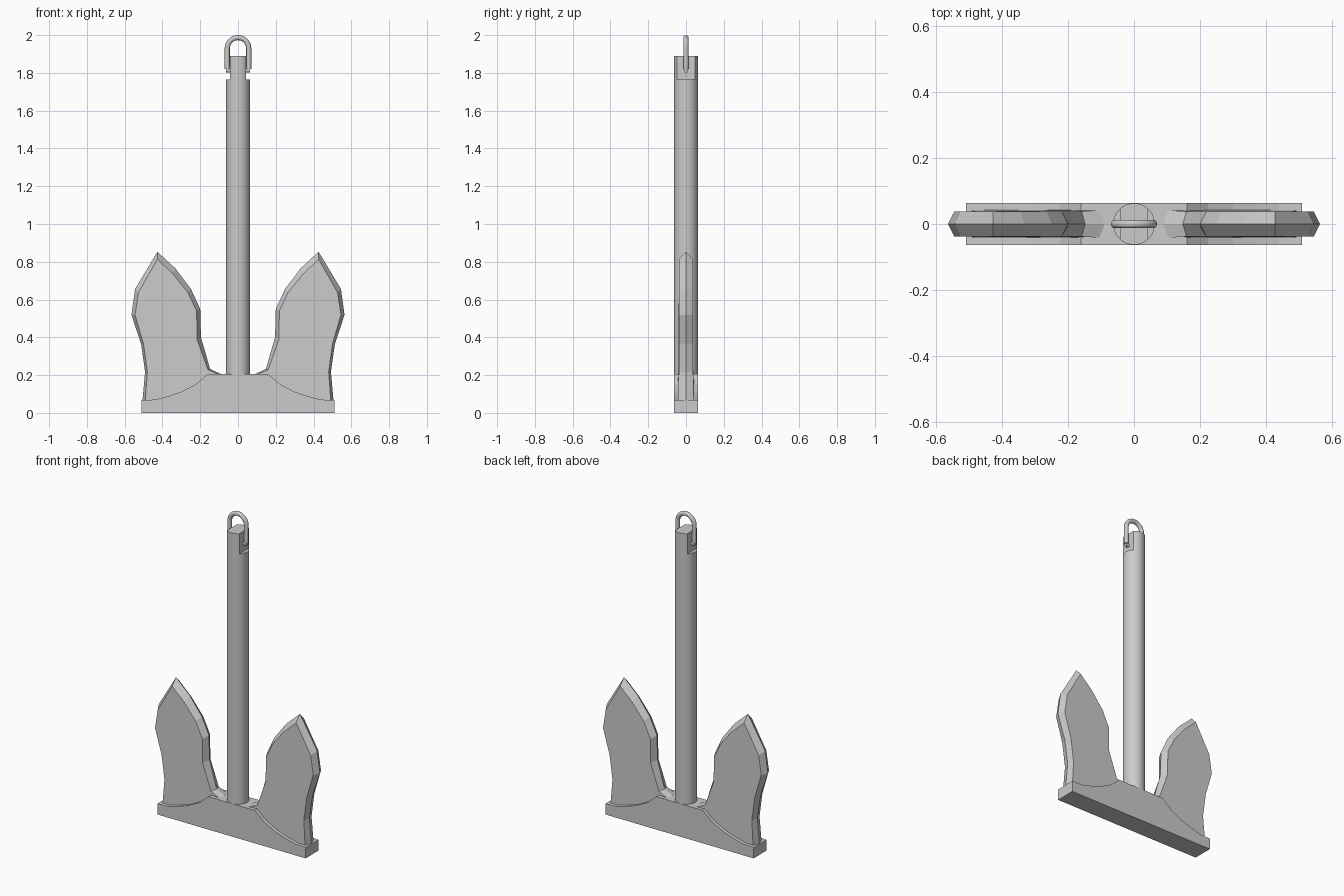
import bpy, bmesh, math

if "Cube" in bpy.data.objects:
    bpy.data.objects.remove(bpy.data.objects["Cube"])


def make_loft(name, rings):
    """Closed solid from equal-length rings of 3D points."""
    bm = bmesh.new()
    loops = [[bm.verts.new(p) for p in ring] for ring in rings]
    n = len(loops[0])
    for a, b in zip(loops, loops[1:]):
        for i in range(n):
            j = (i + 1) % n
            bm.faces.new((a[i], a[j], b[j], b[i]))
    bm.faces.new(loops[0])
    bm.faces.new(loops[-1][::-1])
    bmesh.ops.recalc_face_normals(bm, faces=bm.faces)
    me = bpy.data.meshes.new(name)
    bm.to_mesh(me)
    bm.free()
    ob = bpy.data.objects.new(name, me)
    bpy.context.collection.objects.link(ob)
    return ob


def smooth(ob, angle=30):
    bpy.ops.object.select_all(action='DESELECT')
    bpy.context.view_layer.objects.active = ob
    ob.select_set(True)
    bpy.ops.object.shade_smooth_by_angle(angle=math.radians(angle))


def xz(points, y):
    return [(x, y, z) for x, z in points]


# Crown: flat bar rising in a concave sweep to the middle
half = [(0.51, 0), (0.51, 0.068), (0.44, 0.07), (0.37, 0.088), (0.30, 0.112),
        (0.225, 0.15), (0.16, 0.205)]
crown_profile = half + [(-x, z) for x, z in reversed(half)]
make_loft("crown", [xz(crown_profile, y) for y in (-0.063, 0.063)])

# Flukes: leaf plates with a ridge round the edge, mirrored
edge = [(0.508, 0.04), (0.492, 0.217), (0.513, 0.365), (0.564, 0.519), (0.545, 0.656),
        (0.427, 0.853), (0.333, 0.767), (0.249, 0.656), (0.200, 0.55),
        (0.196, 0.40), (0.148, 0.233), (0.09, 0.206), (0.09, 0.04)]
face = [(0.493, 0.04), (0.480, 0.217), (0.500, 0.365), (0.545, 0.519), (0.527, 0.637),
        (0.427, 0.813), (0.344, 0.735), (0.265, 0.637), (0.219, 0.54),
        (0.217, 0.39), (0.159, 0.228), (0.10, 0.203), (0.10, 0.04)]


def fluke_face(side):
    return [(x, side * (0.042 if z < 0.21 else 0.038), z) for x, z in face]


fluke = make_loft("flukes", [fluke_face(-1), xz(edge, 0), fluke_face(1)])
mirror = fluke.modifiers.new("mirror", 'MIRROR')
mirror.use_axis[0] = True

# Shank
R, FLAT = 0.063, 0.042
bpy.ops.mesh.primitive_cylinder_add(vertices=48, radius=R, depth=1.575,
                                    location=(0, 0, 0.19 + 1.575 / 2))
shank = bpy.context.object
shank.name = "shank"
smooth(shank)

# Shank head: same round with two flats
lim = math.asin(FLAT / R)
arc = [lim * (i / 6 - 1) for i in range(13)]
outline = [(R * math.sin(a), R * math.cos(a)) for a in arc]
outline += [(-x, -y) for x, y in outline]
head = make_loft("shank_head", [[(x, y, z) for x, y in outline] for z in (1.75, 1.89)])
smooth(head)

# Shackle: round bar bent in a U
T, W, ZC = 0.0135, 0.057, 1.9295
path = [(-W, 0, 1.82)]
path += [(-W * math.cos(math.pi * i / 24), 0, ZC + W * math.sin(math.pi * i / 24))
         for i in range(25)]
path += [(W, 0, 1.82)]
cu = bpy.data.curves.new("shackle", 'CURVE')
cu.dimensions = '3D'
cu.bevel_depth = T
cu.bevel_resolution = 3
cu.use_fill_caps = True
sp = cu.splines.new('POLY')
sp.points.add(len(path) - 1)
for p, co in zip(sp.points, path):
    p.co = (*co, 1)
    p.radius = 1
shackle = bpy.data.objects.new("shackle", cu)
bpy.context.collection.objects.link(shackle)

# Shackle pin through the head
bpy.ops.mesh.primitive_cylinder_add(vertices=16, radius=0.012, depth=0.126,
                                    location=(0, 0, 1.813),
                                    rotation=(0, math.pi / 2, 0))
pin = bpy.context.object
pin.name = "shackle_pin"
smooth(pin)
